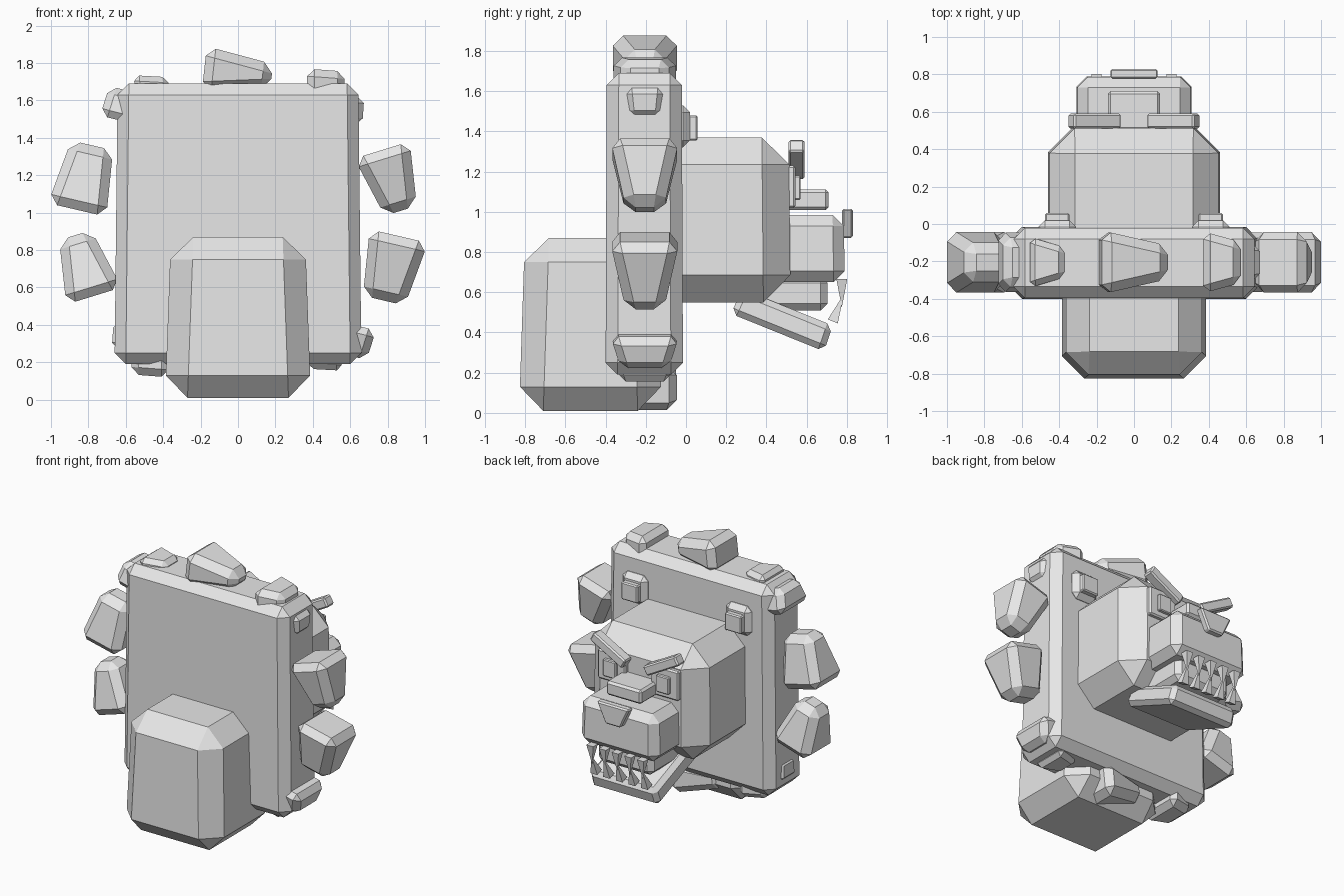
import bpy, bmesh, math
from mathutils import Matrix, Vector

if "Cube" in bpy.data.objects:
    bpy.data.objects.remove(bpy.data.objects["Cube"])

stone = bpy.data.materials.new("plain_grey")
stone.diffuse_color = (0.8, 0.8, 0.8, 1)
stone.use_nodes = True
stone.node_tree.nodes["Principled BSDF"].inputs["Base Color"].default_value = stone.diffuse_color


def finish(bm, name, matrix):
    bmesh.ops.transform(bm, matrix=matrix, verts=bm.verts)
    bmesh.ops.recalc_face_normals(bm, faces=bm.faces)
    mesh = bpy.data.meshes.new(name)
    bm.to_mesh(mesh)
    bm.free()
    mesh.materials.append(stone)
    obj = bpy.data.objects.new(name, mesh)
    bpy.context.collection.objects.link(obj)
    return obj


def chamfer_box(name, size, matrix, bevel, top=(1, 1)):
    """Chamfered box; top scales the upper end in x and y."""
    bm = bmesh.new()
    bmesh.ops.create_cube(bm, size=1)
    for v in bm.verts:
        kx, ky = top if v.co.z > 0 else (1, 1)
        v.co = Vector((v.co.x * size[0] * kx, v.co.y * size[1] * ky, v.co.z * size[2]))
    bmesh.ops.bevel(bm, geom=bm.edges[:], offset=bevel, offset_type='OFFSET',
                    segments=1, profile=0.5, affect='EDGES', clamp_overlap=True)
    return finish(bm, name, matrix)


def block(name, lo, hi, bevel, top=(1, 1), rx=0, ry=0):
    lo, hi = Vector(lo), Vector(hi)
    m = (Matrix.Translation((lo + hi) / 2) @ Matrix.Rotation(ry, 4, 'Y')
         @ Matrix.Rotation(rx, 4, 'X'))
    return chamfer_box(name, hi - lo, m, bevel, top)


def tuft(name, narrow, wide, wn, ww, dn, dw, bevel):
    """Tapered lump between two points of the xz plane."""
    n, w = Vector((narrow[0], -0.205, narrow[1])), Vector((wide[0], -0.205, wide[1]))
    d = w - n
    m = Matrix.Translation((n + w) / 2) @ Matrix.Rotation(math.atan2(d.x, d.z), 4, 'Y')
    chamfer_box(name, (wn, dn, d.length), m, bevel, (ww / wn, dw / dn))


def spike(name, base, radius, length, rx):
    bm = bmesh.new()
    bmesh.ops.create_cone(bm, cap_ends=True, segments=4, radius1=radius, radius2=0, depth=length)
    m = (Matrix.Translation(base) @ Matrix.Rotation(rx, 4, 'X')
         @ Matrix.Translation((0, 0, length / 2)) @ Matrix.Rotation(math.pi / 4, 4, 'Z'))
    finish(bm, name, m)


# Mane slab and the mounting block on the other side
block("mane_slab", (-0.66, -0.40, 0.19), (0.66, -0.015, 1.69), 0.06, (0.975, 0.97))
block("mount_block", (-0.39, -0.83, 0.01), (0.39, -0.12, 0.87), 0.12, (0.92, 0.92))

# Head, snout, mouth and jaw
block("head", (-0.46, -0.25, 0.55), (0.46, 0.52, 1.37), 0.135, (0.98, 0.98))
block("snout", (-0.31, 0.40, 0.65), (0.31, 0.79, 0.985), 0.055, (0.97, 0.97))
block("mouth", (-0.22, 0.35, 0.51), (0.22, 0.705, 0.68), 0.035)
block("lower_jaw", (-0.27, 0.23, 0.395), (0.27, 0.73, 0.53), 0.03, (0.97, 0.97),
      rx=-math.radians(22))
block("nose_bridge", (-0.14, 0.49, 1.01), (0.14, 0.71, 1.11), 0.015)
block("nose", (-0.06, 0.775, 0.87), (0.06, 0.83, 1.015), 0.01, (2.15, 1))

# Teeth
for i in range(5):
    x = -0.2 + 0.1 * i
    spike("upper_tooth", (x, 0.775, 0.665), 0.038, 0.14, math.pi)
    spike("lower_tooth", (x, 0.73, 0.455), 0.038, 0.145, -math.radians(22))

# Paired eyes, brows and ears
for s in (-1, 1):
    c = 0.21 * s
    block("eye", (c - 0.11, 0.47, 1.02), (c + 0.11, 0.545, 1.23), 0.01)
    block("pupil", (c - 0.05, 0.53, 1.06), (c + 0.05, 0.57, 1.18), 0.006)
    block("brow", (c - 0.145, 0.51, 1.225), (c + 0.145, 0.59, 1.295), 0.01,
          ry=-s * math.radians(29))
    e = 0.41 * s
    block("ear", (e - 0.1, -0.06, 1.32), (e + 0.1, 0.02, 1.53), 0.035)
    block("inner_ear", (e - 0.065, -0.02, 1.355), (e + 0.065, 0.058, 1.48), 0.008)

# Mane tufts: narrow end, wide end, widths, depths, chamfer
tufts = [
    ((0.18, 1.73), (-0.18, 1.77), 0.13, 0.24, 0.18, 0.34, 0.05),
    ((0.87, 1.01), (0.77, 1.335), 0.18, 0.31, 0.19, 0.345, 0.05),
    ((0.78, 0.53), (0.86, 0.875), 0.23, 0.32, 0.19, 0.345, 0.05),
    ((0.57, 1.69), (0.37, 1.69), 0.13, 0.16, 0.22, 0.33, 0.04),
    ((0.61, 1.47), (0.61, 1.62), 0.11, 0.13, 0.17, 0.20, 0.035),
    ((0.62, 0.23), (0.66, 0.39), 0.14, 0.16, 0.24, 0.34, 0.04),
    ((0.37, 0.21), (0.55, 0.23), 0.09, 0.15, 0.16, 0.27, 0.03),
]
for n, w, *dims in tufts:
    tuft("mane_tuft", n, w, *dims)
    # the same lump turned half a circle about the slab centre
    tuft("mane_tuft", (-n[0], 1.89 - n[1]), (-w[0], 1.89 - w[1]), *dims)
